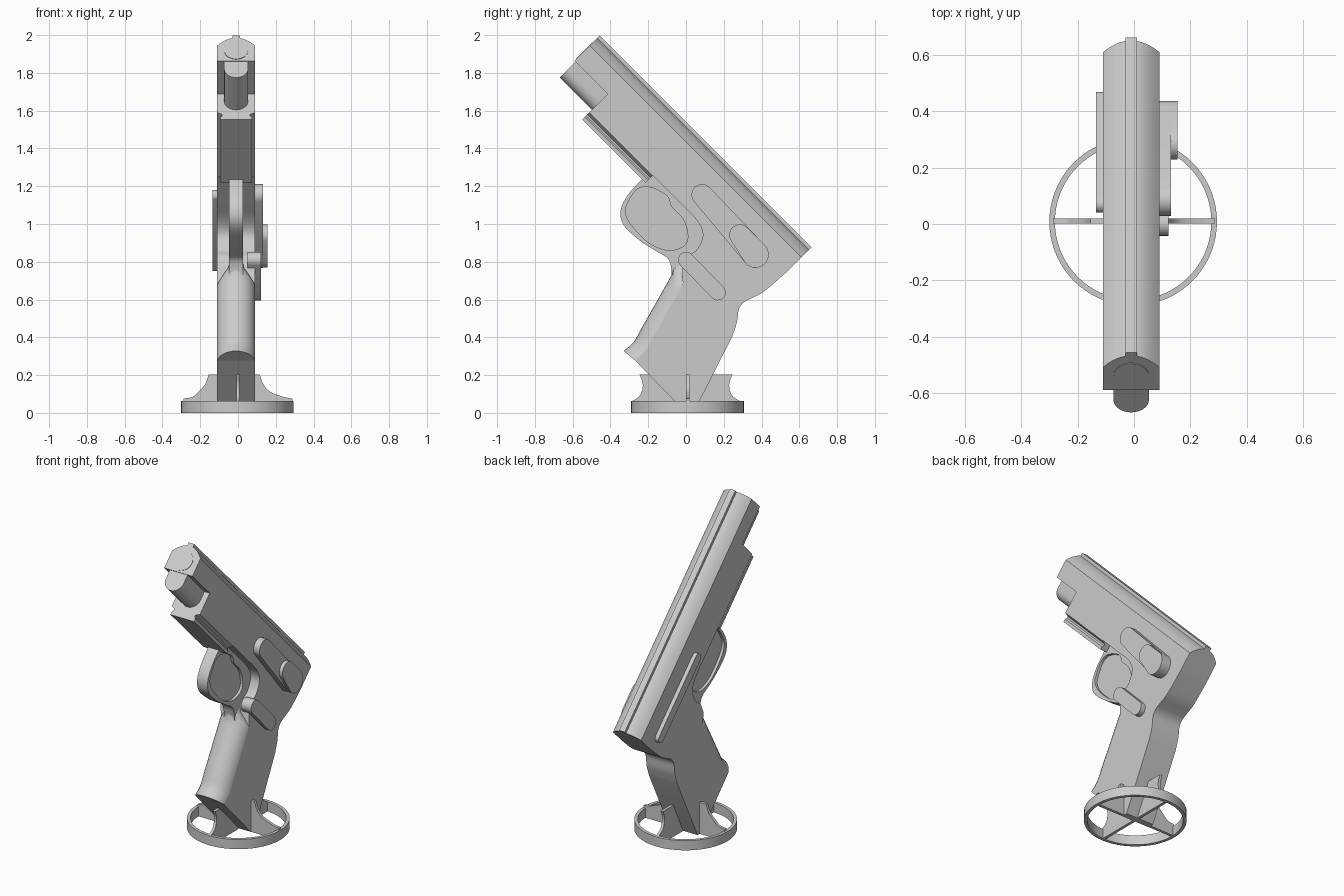
import bpy, bmesh, math
from mathutils import Matrix, Vector

if "Cube" in bpy.data.objects:
    bpy.data.objects.remove(bpy.data.objects["Cube"], do_unlink=True)

GREY = (0.6, 0.6, 0.6, 1)
mat = bpy.data.materials.new("plain grey")
mat.use_nodes = True
mat.diffuse_color = GREY
mat.node_tree.nodes["Principled BSDF"].inputs["Base Color"].default_value = GREY

MID = -0.01        # centre plane of the body
HALF = 0.1         # half width of the body
REAR, FRONT, MUZZLE = 0.151, 1.487, 1.735   # stations along the barrel
R = math.sqrt(0.5)


def frame(a, b, c):
    return Matrix((a, b, c)).transposed().to_4x4()


SIDE = frame((0, 1, 0), (0, 0, 1), (1, 0, 0))     # outline in y,z; depth along x
BARREL = frame((1, 0, 0), (0, R, R), (0, -R, R))  # outline across; depth along barrel
FLAT = Matrix.Identity(4)


def finish(name, bm):
    bmesh.ops.remove_doubles(bm, verts=bm.verts, dist=1e-5)
    bmesh.ops.recalc_face_normals(bm, faces=bm.faces)
    mesh = bpy.data.meshes.new(name)
    bm.to_mesh(mesh)
    bm.free()
    mesh.materials.append(mat)
    ob = bpy.data.objects.new(name, mesh)
    bpy.context.collection.objects.link(ob)
    bpy.ops.object.select_all(action="DESELECT")
    ob.select_set(True)
    bpy.context.view_layer.objects.active = ob
    bpy.ops.object.shade_smooth_by_angle(angle=math.radians(32))
    return ob


def plate(name, outlines, axes, lo, hi, shift=(0, 0, 0)):
    """Extrude filled outlines (later ones are holes) from depth lo to hi."""
    cu = bpy.data.curves.new(name + "_outline", "CURVE")
    cu.dimensions, cu.fill_mode, cu.extrude = "2D", "BOTH", (hi - lo) / 2
    for pts in outlines:
        sp = cu.splines.new("POLY")
        sp.points.add(len(pts) - 1)
        for p, q in zip(sp.points, pts):
            p.co = (q[0], q[1], 0, 1)
        sp.use_cyclic_u = True
    tmp = bpy.data.objects.new(name + "_outline", cu)
    bpy.context.collection.objects.link(tmp)
    dg = bpy.context.evaluated_depsgraph_get()
    mesh = bpy.data.meshes.new_from_object(tmp.evaluated_get(dg))
    bm = bmesh.new()
    bm.from_mesh(mesh)
    bpy.data.objects.remove(tmp)
    bpy.data.curves.remove(cu)
    bpy.data.meshes.remove(mesh)
    move = Matrix.Translation(shift) @ axes @ Matrix.Translation((0, 0, (lo + hi) / 2))
    bm.transform(move)
    return finish(name, bm)


def spline(pts, n=4):
    """Smooth open path through the points."""
    p = [Vector(q) for q in pts]
    p = [2 * p[0] - p[1]] + p + [2 * p[-1] - p[-2]]
    out = []
    for a, b, c, d in zip(p, p[1:], p[2:], p[3:]):
        for i in range(n):
            t = i / n
            out.append(0.5 * (2 * b + (c - a) * t + (2 * a - 5 * b + 4 * c - d) * t * t
                              + (3 * b - a - 3 * c + d) * t ** 3))
    return out + [p[-2]]


def arc(cx, cy, r, a0, a1, n):
    return [(cx + r * math.cos(math.radians(a0 + (a1 - a0) * i / n)),
             cy + r * math.sin(math.radians(a0 + (a1 - a0) * i / n))) for i in range(n + 1)]


def capsule(a, ra, b, rb):
    ang = math.degrees(math.atan2(b[1] - a[1], b[0] - a[0]))
    return arc(*a, ra, ang + 90, ang + 270, 12) + arc(*b, rb, ang - 90, ang + 90, 12)


def uv(u, v):
    return ((v - u) * R, (v + u) * R)


# Frame and grip
SAG = Vector((0.06, -0.05))
grip_front = spline([(-0.33, 0.328), (-0.277, 0.375), (-0.235, 0.449),
                     (-0.155, 0.59), (-0.077, 0.729)])
back = spline([uv(REAR, 0.9), (0.415, 0.644), (0.346, 0.607), (0.305, 0.584),
               (0.28, 0.549), (0.27, 0.481), (0.246, 0.407)])
trigger_bay = spline([(-0.018, 0.77), (0.012, 0.83), (0.055, 0.861), (0.087, 0.924),
                      (0.082, 0.977), (0.045, 1.035), (-0.02, 1.1)])
body = ([uv(FRONT, 0.905), uv(REAR, 0.905)] + back + [(0.04, 0), (0, 0)]
        + [p + SAG for p in grip_front] + trigger_bay + [uv(FRONT, 0.765)])
plate("frame_and_grip", [body], SIDE, MID - HALF, MID + HALF)

# Rounded front of the grip, narrowing into the guard
rows = [(p, HALF) for p in grip_front]
rows += [(Vector((-0.075, 0.765)), 0.075), (Vector((-0.07, 0.80)), 0.045),
         (Vector((-0.06, 0.84)), 0.037)]
bm = bmesh.new()
grid = []
for p, w in rows:
    line = []
    for i in range(13):
        s = -math.cos(math.pi * i / 12)
        q = p + SAG * (1 - math.sqrt(max(0, 1 - s * s * 0.96))) / 0.8
        line.append(bm.verts.new((MID + w * s, q.x, q.y)))
    grid.append(line)
for a, b in zip(grid, grid[1:]):
    for i in range(13):
        j = (i + 1) % 13
        bm.faces.new((a[i], a[j], b[j], b[i]))
bm.faces.new(grid[0])
bm.faces.new(grid[-1])
finish("grip_front", bm)

# Trigger guard with a thinner web closing its opening
guard = spline([(-0.236, 1.235), (-0.309, 1.152), (-0.346, 1.072), (-0.33, 0.993),
                (-0.246, 0.914), (-0.166, 0.861), (-0.098, 0.819), (-0.077, 0.766),
                (-0.07, 0.7)])
guard += [(0.06, 0.7), (0.15, 0.95), (0.03, 1.12), (-0.15, 1.28)]
opening = spline([(-0.22, 1.2), (-0.267, 1.178), (-0.309, 1.11), (-0.32, 1.06),
                  (-0.288, 0.993), (-0.193, 0.898), (-0.098, 0.861), (-0.034, 0.872),
                  (0.003, 0.903), (0.008, 0.956), (-0.018, 1.03), (-0.077, 1.093),
                  (-0.098, 1.146), (-0.166, 1.188)])
plate("trigger_guard", [guard, opening], SIDE, MID - 0.037, MID + 0.037)
plate("guard_web", [opening], SIDE, MID - 0.02, MID + 0.02)

# Accessory rail under the frame
half_rail = [(0.1, 0.78), (0.1, 0.762), (0.074, 0.748), (0.074, 0.738),
             (0.083, 0.728), (0.083, 0.709)]
rail = half_rail + [(-x, v) for x, v in reversed(half_rail)]
plate("under_rail", [rail], BARREL, 1.014, FRONT, (MID, 0, 0))

# Slide with domed top, sight rib, barrel end and guide tube
dome = [(HALF * (1 - i / 8), 1.015 + 0.058 * (1 - (1 - i / 8) ** 2)) for i in range(17)]
plate("slide", [[(-HALF, 0.9), (HALF, 0.9)] + dome], BARREL, REAR, MUZZLE, (MID, 0, 0))
rib = [(-0.02, 1.04), (0.02, 1.04), (0.02, 1.089), (-0.02, 1.089)]
plate("sight_rib", [rib], BARREL, REAR, MUZZLE, (MID, 0, 0))
plate("barrel_end", [arc(0, 0.974, 0.062, 0, 350, 35)], BARREL, 1.7, MUZZLE + 0.003, (MID, 0, 0))
tube = [(0.063, 0.93), (-0.063, 0.93)] + arc(0, 0.845, 0.063, 180, 360, 16)
plate("guide_tube", [tube], BARREL, 1.4, MUZZLE - 0.006, (MID, 0, 0))

# Controls on the left side
plate("safety_lever", [capsule((0.085, 1.155), 0.056, (0.368, 0.838), 0.07)],
      SIDE, 0.08, 0.132)
plate("safety_thumb_pad", [capsule((0.285, 0.942), 0.056, (0.368, 0.838), 0.07)],
      SIDE, 0.1, 0.155)
plate("catch_lever", [capsule((0, 0.81), 0.042, (0.168, 0.638), 0.042)],
      SIDE, 0.05, 0.122)

# Long bar on the right side
plate("side_bar", [capsule((0.07, 1.15), 0.03, (0.44, 0.78), 0.03)],
      SIDE, -0.135, -0.1)

# Stand: ring and crossed fins
CX, CY = -0.003, 0.008
plate("stand_ring", [arc(CX, CY, 0.298, 0, 355, 71), arc(CX, CY, 0.278, 0, 355, 71)],
      FLAT, 0, 0.062)


def fin(name, left, right, axes, at):
    prof = [(-0.288, 0)] + left + right[::-1] + [(0.288, 0)]
    plate(name, [prof], axes, at - 0.009, at + 0.009)


sweep = [(0.288, 0.076), (0.24, 0.085), (0.19, 0.112), (0.155, 0.15), (0.135, 0.202)]
fin("cross_fin", spline([(-x - 0.02 * (z > 0.1), z) for x, z in sweep]),
    spline([(x - 0.02 * (z > 0.1), z) for x, z in sweep]),
    frame((1, 0, 0), (0, 0, 1), (0, -1, 0)), -0.01)
hook = [(0.288, 0.062), (0.25, 0.085), (0.232, 0.12), (0.23, 0.16), (0.245, 0.202)]
fin("long_fin", spline([(-y, z) for y, z in hook]), spline(hook), SIDE, 0.0)
